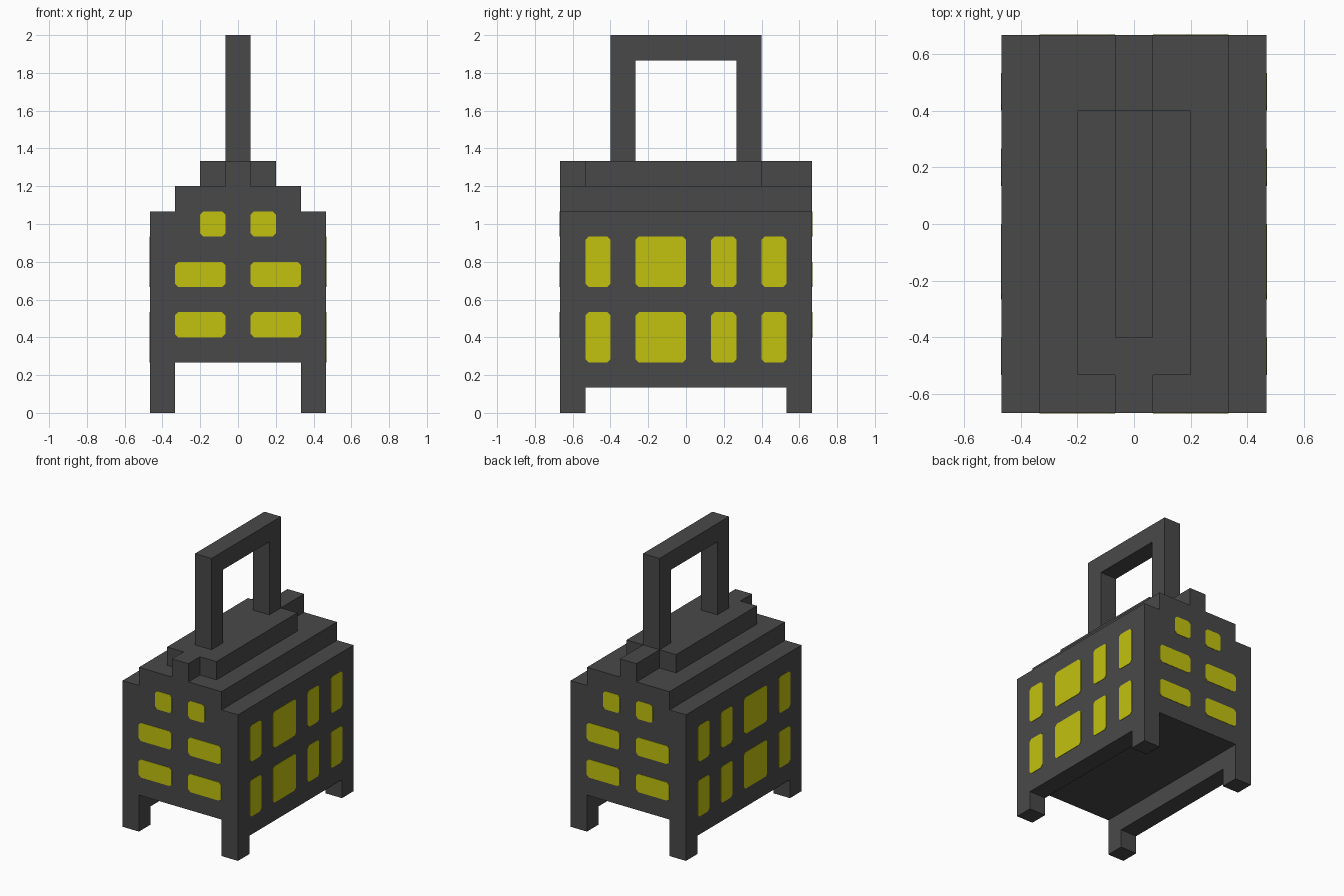
import bpy, bmesh
from mathutils import Vector

if "Cube" in bpy.data.objects:
    bpy.data.objects.remove(bpy.data.objects["Cube"])

U = 2 / 15  # one grid unit of the blocky design


def material(name, rgb):
    m = bpy.data.materials.new(name)
    m.diffuse_color = (*rgb, 1)
    m.use_nodes = True
    m.node_tree.nodes["Principled BSDF"].inputs["Base Color"].default_value = m.diffuse_color
    return m


IRON = material("dark grey iron", (0.066, 0.066, 0.066))
GLASS = material("yellow glass", (0.54, 0.54, 0.005))


def to_object(name, bm, mat):
    bmesh.ops.recalc_face_normals(bm, faces=bm.faces)
    me = bpy.data.meshes.new(name)
    bm.to_mesh(me)
    bm.free()
    me.materials.append(mat)
    ob = bpy.data.objects.new(name, me)
    bpy.context.collection.objects.link(ob)
    return ob


def add_prism(bm, pts, axis, lo, hi):
    """Extrude a 2D outline (grid units) along an axis from lo to hi."""
    def place(a, b):
        return Vector({'x': (lo, a, b), 'y': (a, lo, b), 'z': (a, b, lo)}[axis]) * U
    face = bm.faces.new([bm.verts.new(place(*p)) for p in pts])
    out = bmesh.ops.extrude_face_region(bm, geom=[face])
    step = Vector([(hi - lo) * U if c == axis else 0 for c in 'xyz'])
    bmesh.ops.translate(bm, vec=step,
                        verts=[v for v in out['geom'] if isinstance(v, bmesh.types.BMVert)])


def prism(name, pts, axis, lo, hi, mat=IRON):
    bm = bmesh.new()
    add_prism(bm, pts, axis, lo, hi)
    return to_object(name, bm, mat)


def mirrored(half):
    return half + [(-a, b) for a, b in reversed(half)]


# Body: front outline with legs and stepped roof, run front to back
body = prism("body", mirrored([(2.5, 2), (2.5, 0), (3.5, 0), (3.5, 8), (2.5, 8), (2.5, 9)]),
             'y', -5, 5)

# Opening between the feet on the long sides
cutter = prism("foot_gap_cutter", mirrored([(4, -1), (4, 1)]), 'x', -4, 4)
cutter.hide_render = True
cutter.hide_set(True)
cut = body.modifiers.new("foot gap", 'BOOLEAN')
cut.operation = 'DIFFERENCE'
cut.solver = 'EXACT'
cut.object = cutter

# Roof cap with narrow tongues at the front and back
prism("roof_cap", mirrored([(0.5, -5), (0.5, -4), (1.5, -4), (1.5, 3), (0.5, 3), (0.5, 5)]),
      'z', 9, 10)

# Carrying handle
prism("handle", mirrored([(2, 14), (2, 10), (3, 10), (3, 15)]), 'x', -0.5, 0.5)


# Window panes: thin plates with clipped corners
def pane(a0, a1, b0, b1, c=0.13):
    return [(a0 + c, b0), (a1 - c, b0), (a1, b0 + c), (a1, b1 - c),
            (a1 - c, b1), (a0 + c, b1), (a0, b1 - c), (a0, b0 + c)]


T = 0.02
end_bm, side_bm = bmesh.new(), bmesh.new()
for s in (-1, 1):
    for a, z in ((1.5, 7), (2.5, 5), (2.5, 3)):
        for lo, hi in ((0.5, a), (-a, -0.5)):
            add_prism(end_bm, pane(lo, hi, z, z + 1), 'y', s * 5, s * (5 + T))
    for z in (2, 5):
        for lo, hi in ((-4, -3), (-2, 0), (1, 2), (3, 4)):
            add_prism(side_bm, pane(lo, hi, z, z + 2), 'x', s * 3.5, s * (3.5 + T))
to_object("end_windows", end_bm, GLASS)
to_object("side_windows", side_bm, GLASS)
